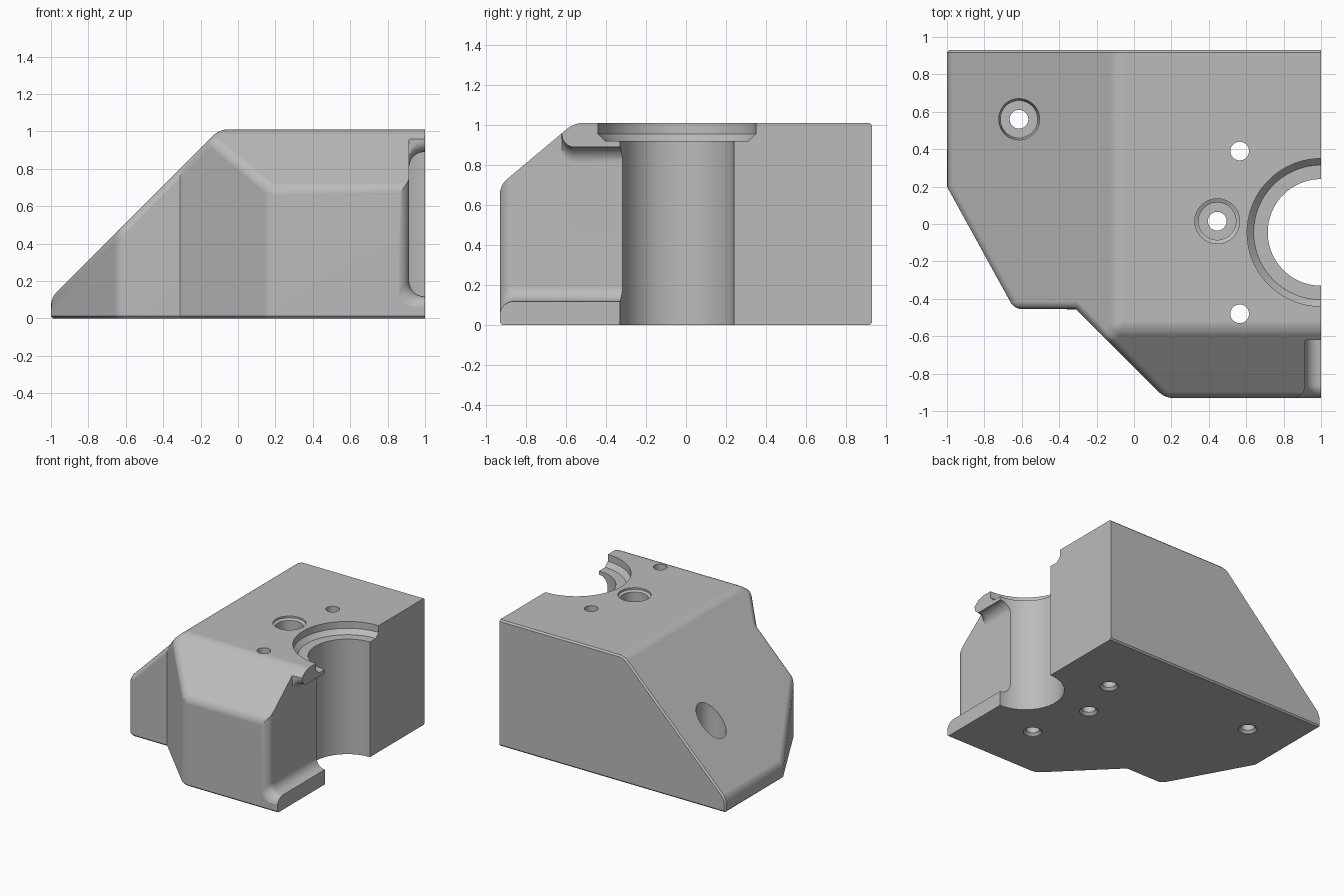
import bpy, bmesh, math
from mathutils import Vector

if "Cube" in bpy.data.objects:
    bpy.data.objects.remove(bpy.data.objects["Cube"], do_unlink=True)

HEIGHT = 1.01


def finish(bm, name):
    bmesh.ops.recalc_face_normals(bm, faces=bm.faces[:])
    mesh = bpy.data.meshes.new(name)
    bm.to_mesh(mesh)
    bm.free()
    obj = bpy.data.objects.new(name, mesh)
    bpy.context.collection.objects.link(obj)
    return obj


def loft(name, sections):
    """Closed solid through a list of equal-length point rings."""
    bm = bmesh.new()
    rings = [[bm.verts.new(p) for p in s] for s in sections]
    n = len(rings[0])
    for a, b in zip(rings, rings[1:]):
        for i in range(n):
            j = (i + 1) % n
            bm.faces.new((a[i], a[j], b[j], b[i]))
    bm.faces.new(rings[0])
    bm.faces.new(rings[-1])
    return finish(bm, name)


def lathe(name, x, y, profile, n=48):
    """Upright turned cutter from (radius, height) pairs."""
    turn = [2 * math.pi * (i + 0.5) / n for i in range(n)]
    return loft(name, [[(x + r * math.cos(a), y + r * math.sin(a), z) for a in turn]
                       for r, z in profile])


# Block: extruded plan outline
outline = [(-1, 0.93), (-1, 0.2), (-0.64, -0.455), (-0.31, -0.455),
           (0.165, -0.93), (1, -0.93), (1, 0.93)]
bm = bmesh.new()
base = bm.faces.new([bm.verts.new((x, y, 0)) for x, y in outline])
top = bmesh.ops.extrude_face_region(bm, geom=[base])
bmesh.ops.translate(bm, vec=(0, 0, HEIGHT),
                    verts=[v for v in top["geom"] if isinstance(v, bmesh.types.BMVert)])
bmesh.ops.recalc_face_normals(bm, faces=bm.faces[:])

# Sloped left side and sloped front shoulder
for point, normal in (((-0.1, 0, HEIGHT), (-1, 0, 1)),
                      ((0, -0.56, HEIGHT), (0, -0.31, 0.37))):
    cut = bmesh.ops.bisect_plane(bm, geom=bm.verts[:] + bm.edges[:] + bm.faces[:],
                                 plane_co=point, plane_no=Vector(normal).normalized(),
                                 clear_outer=True)
    rim = [e for e in bm.edges if e.is_boundary]
    bmesh.ops.edgeloop_fill(bm, edges=rim)
    bmesh.ops.recalc_face_normals(bm, faces=bm.faces[:])


def plain(face):
    """Faces whose edges stay crisp: underside and back."""
    return face.normal.z < -0.99 or face.normal.y > 0.99


# Soft rounding on the outer convex edges
bm.normal_update()
soft = []
for e in bm.edges:
    corner = all(abs(v.co.x + 1) < 0.01 and abs(v.co.y - 0.2) < 0.01 for v in e.verts)
    flat = any(plain(f) or f.normal.x > 0.99 for f in e.link_faces)
    if e.is_convex and not corner and not flat:
        soft.append(e)
bmesh.ops.bevel(bm, geom=soft, offset=0.04, offset_type='OFFSET', segments=6,
                profile=0.5, affect='EDGES', clamp_overlap=True)

# Fine chamfer around underside and back
bm.normal_update()
fine = [e for e in bm.edges if any(plain(f) for f in e.link_faces)
        and not any(f.normal.x > 0.99 for f in e.link_faces)
        and e.calc_face_angle(0) > 0.3]
bmesh.ops.bevel(bm, geom=fine, offset=0.012, offset_type='OFFSET', segments=1,
                profile=0.5, affect='EDGES', clamp_overlap=False)
block = finish(bm, "clamp_block")

# Half bore with stepped seat, screw holes and pin holes
foot = [(0.068, -0.05), (0.068, 0.004), (0.05, 0.022)]
cutters = [
    lathe("bore_cutter", 1, -0.045, [(0.285, -0.1), (0.285, 0.92), (0.36, 0.92),
                                     (0.395, 0.955), (0.395, 1.1)], 96),
    lathe("side_screw_cutter", -0.615, 0.56,
          foot + [(0.05, 0.25), (0.1, 0.25), (0.11, 0.42), (0.11, 1.1)]),
    lathe("centre_screw_cutter", 0.445, 0.015,
          foot + [(0.05, 0.25), (0.1, 0.25), (0.1, 0.985), (0.12, 0.995), (0.12, 1.1)]),
]
for y in (0.39, -0.48):
    cutters.append(lathe("pin_cutter", 0.565, y, foot + [(0.05, 1.1)], 32))


# Side pocket: rounded channel, flared where it opens at the front
def channel(y, floor, low, high, r=0.08, n=6):
    pts = [(1.1, y, low)]
    for cz, start in ((low + r, -0.5), (high - r, -1.0)):
        for i in range(n + 1):
            a = math.pi * (start - 0.5 * i / n)
            pts.append((floor + r + r * math.cos(a), y, cz + r * math.sin(a)))
    return pts + [(1.1, y, high)]


FLOOR, LOW, HIGH = 0.915, 0.118, 0.89
LIP, FLARE = 0.06, 0.07
steps = [math.pi / 2 * i / 6 for i in range(7)]
sections = [channel(-0.2, FLOOR, LOW, HIGH)]
for a in steps:
    sections.append(channel(-0.56 - LIP * math.sin(a), FLOOR, LOW,
                            HIGH + LIP * (1 - math.cos(a))))
sections.append(channel(-0.625, FLOOR, LOW, 1.15))
for a in steps:
    d = FLARE * (1 - math.cos(a))
    sections.append(channel(-0.862 - FLARE * math.sin(a), FLOOR - d, LOW - d, 1.15))
sections.append(channel(-1.1, FLOOR - FLARE, LOW - FLARE, 1.15))
cutters.append(loft("pocket_cutter", sections))

# Apply the cuts
bpy.ops.object.select_all(action='DESELECT')
bpy.context.view_layer.objects.active = block
block.select_set(True)
for cutter in cutters:
    cutter.hide_render = True
    mod = block.modifiers.new("cut", 'BOOLEAN')
    mod.operation = 'DIFFERENCE'
    mod.solver = 'EXACT'
    mod.object = cutter
    bpy.ops.object.modifier_apply(modifier=mod.name)
    bpy.data.objects.remove(cutter, do_unlink=True)

# Single grey finish
grey = bpy.data.materials.new("plain_grey")
grey.use_nodes = True
colour = (0.5, 0.5, 0.5, 1)
grey.diffuse_color = colour
grey.node_tree.nodes["Principled BSDF"].inputs["Base Color"].default_value = colour
block.data.materials.clear()
block.data.materials.append(grey)

bpy.ops.object.shade_smooth_by_angle(angle=math.radians(28))
weighted = block.modifiers.new("even_shading", 'WEIGHTED_NORMAL')
weighted.keep_sharp = True
